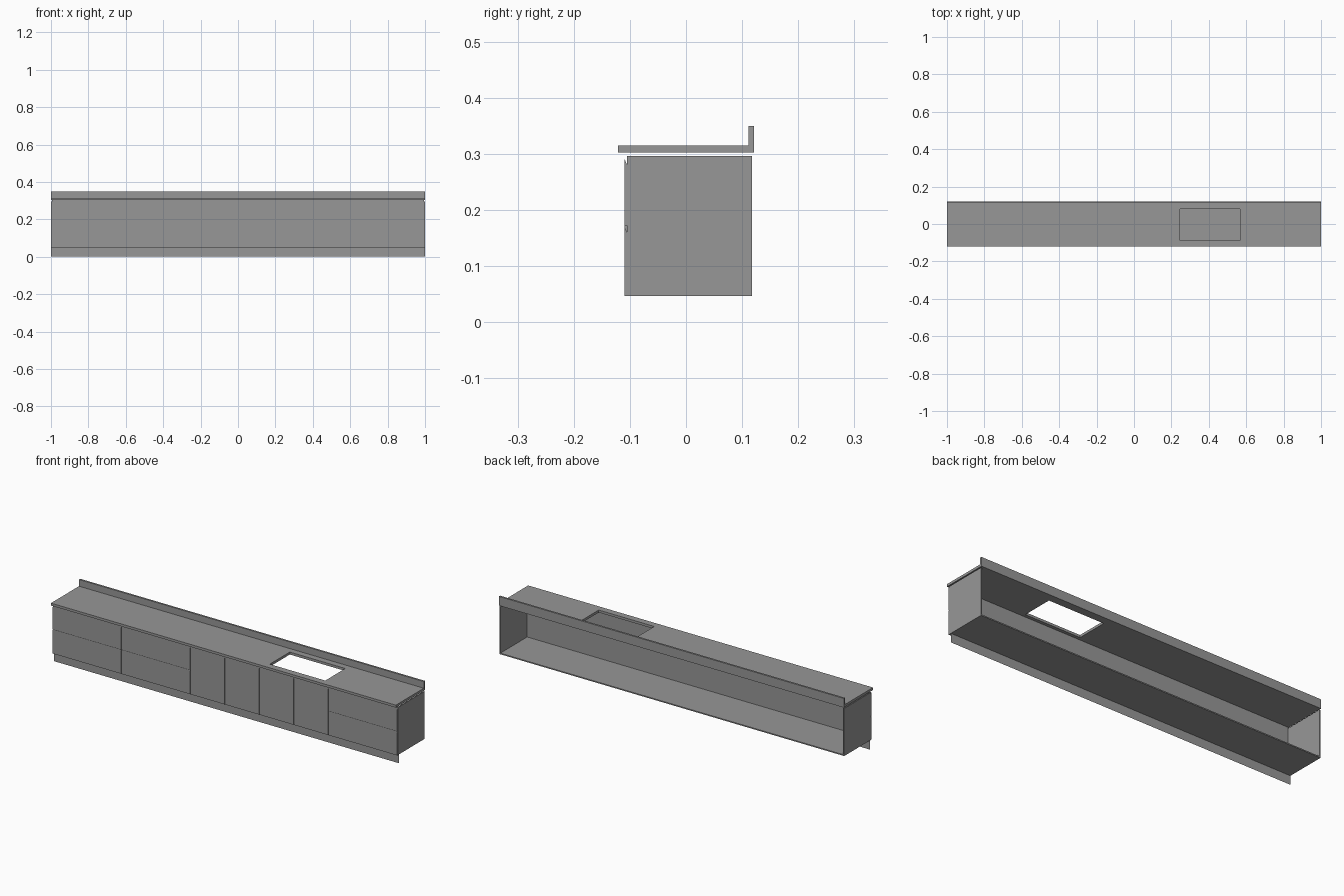
import bpy, bmesh

if "Cube" in bpy.data.objects:
    bpy.data.objects.remove(bpy.data.objects["Cube"])

grey = bpy.data.materials.new("dark_grey")
grey.diffuse_color = (0.31, 0.31, 0.31, 1)
grey.use_nodes = True
grey.node_tree.nodes["Principled BSDF"].inputs["Base Color"].default_value = grey.diffuse_color


def make_object(name, bm):
    bmesh.ops.recalc_face_normals(bm, faces=bm.faces)
    mesh = bpy.data.meshes.new(name)
    bm.to_mesh(mesh)
    bm.free()
    mesh.materials.append(grey)
    obj = bpy.data.objects.new(name, mesh)
    bpy.context.collection.objects.link(obj)
    return obj


def extrude_profile(name, x0, x1, profile):
    """Sweep a (y, z) outline from x0 to x1."""
    bm = bmesh.new()
    face = bm.faces.new([bm.verts.new((x0, y, z)) for y, z in profile])
    geom = bmesh.ops.extrude_face_region(bm, geom=[face])["geom"]
    verts = [g for g in geom if isinstance(g, bmesh.types.BMVert)]
    bmesh.ops.translate(bm, verts=verts, vec=(x1 - x0, 0, 0))
    return make_object(name, bm)


def box(name, x0, x1, y0, y1, z0, z1):
    return extrude_profile(name, x0, x1, [(y0, z0), (y1, z0), (y1, z1), (y0, z1)])


def sheet(name, x0, x1, y, z0, z1):
    """A single upright face."""
    bm = bmesh.new()
    bm.faces.new([bm.verts.new((x, y, z))
                  for x, z in ((x0, z0), (x1, z0), (x1, z1), (x0, z1))])
    return make_object(name, bm)


FRONT, FACE, BACK = -0.110, -0.105, 0.118
BASE, TOP, T = 0.047, 0.296, 0.006


# Door or drawer front with a finger grip sloped into the back of its top edge
def front_panel(name, x0, x1, z0, z1):
    g = 0.0005
    extrude_profile(name, x0 + g, x1 - g,
                    [(FRONT, z0), (FACE, z0), (FACE, z1 - 0.012), (FRONT, z1)])


# Worktop: a slab with a rectangular sink opening
bm = bmesh.new()
rings = []
for x0, x1, y0, y1 in ((-1, 1, -0.121, 0.121), (0.245, 0.567, -0.087, 0.079)):
    rings.append([bm.verts.new((x, y, 0.302))
                  for x, y in ((x0, y0), (x1, y0), (x1, y1), (x0, y1))])
for i in range(4):
    j = (i + 1) % 4
    bm.faces.new((rings[0][i], rings[0][j], rings[1][j], rings[1][i]))
geom = bmesh.ops.extrude_face_region(bm, geom=bm.faces[:])["geom"]
bmesh.ops.translate(bm, vec=(0, 0, 0.013),
                    verts=[g for g in geom if isinstance(g, bmesh.types.BMVert)])
make_object("worktop", bm)
box("backsplash", -1, 1, 0.111, 0.121, 0.315, 0.350)

# Carcass: open at the back and top, closed behind the fronts
box("side_panel_left", -1, -1 + T, FACE, BACK, BASE, TOP)
box("side_panel_right", 1 - T, 1, FACE, BACK, BASE, TOP)
box("bottom_panel", -1 + T, 1 - T, FACE, BACK, BASE, BASE + T)
sheet("front_backing", -1 + T, 1 - T, FACE + 0.001, BASE + T, 0.302)

# Thin recessed plinth
sheet("plinth", -1, 1, -0.094, 0, BASE)

# Drawer pairs and single doors
for i, (x0, x1) in enumerate(((-1, -0.6), (-0.6, -0.2), (0.6, 1))):
    front_panel(f"lower_drawer_{i + 1}", x0, x1, BASE, 0.1715)
    front_panel(f"upper_drawer_{i + 1}", x0, x1, 0.1725, 0.292)
for i in range(4):
    x0 = -0.2 + 0.2 * i
    front_panel(f"door_{i + 1}", x0, x0 + 0.2, BASE, 0.292)
